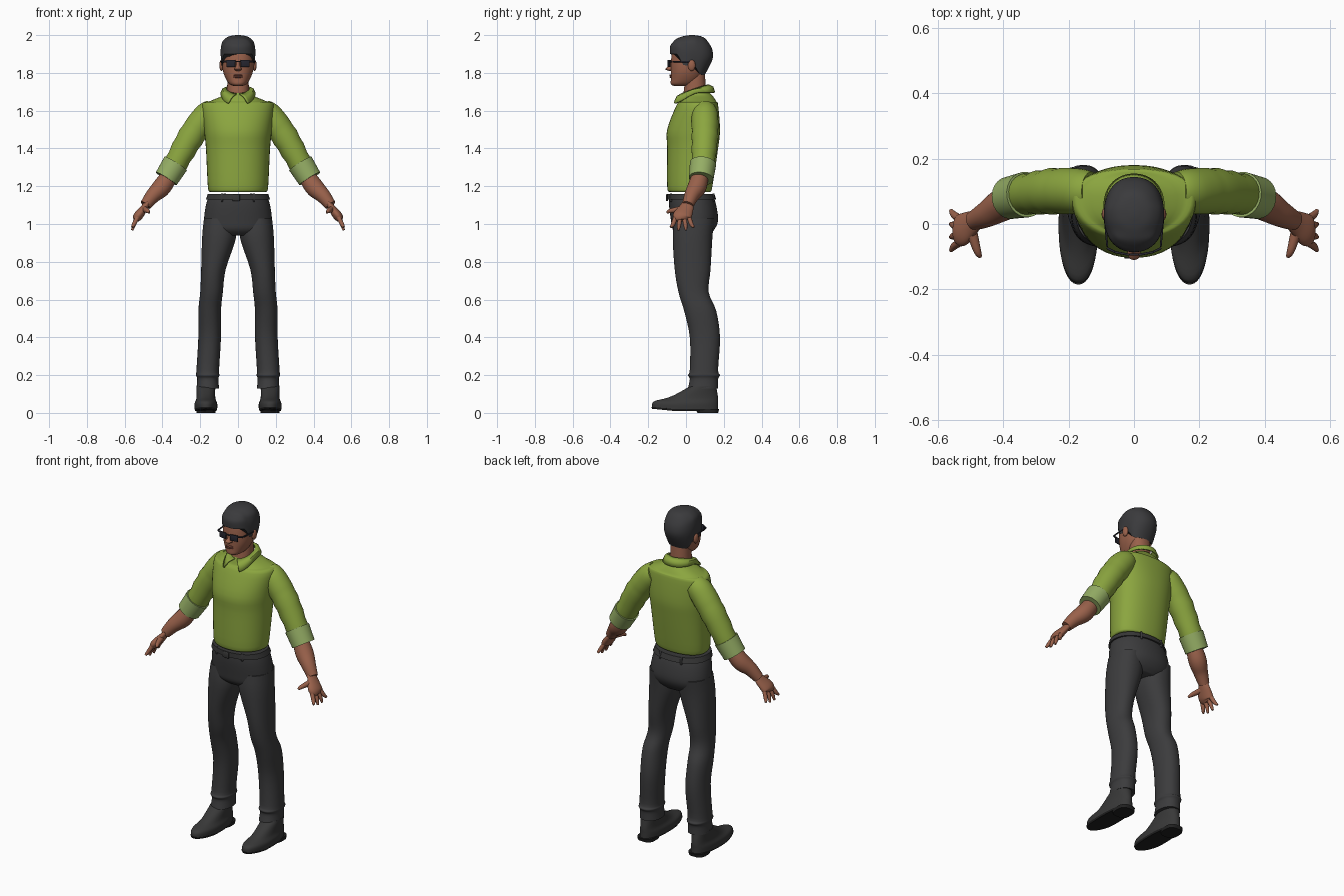
import bpy, bmesh, math
from mathutils import Vector, Matrix

cube = bpy.data.objects.get("Cube")
if cube:
    bpy.data.objects.remove(cube, do_unlink=True)


def material(name, *color):
    mat = bpy.data.materials.new(name)
    mat.use_nodes = True
    mat.diffuse_color = (*color, 1)
    shader = next(node for node in mat.node_tree.nodes if node.type == "BSDF_PRINCIPLED")
    shader.inputs["Base Color"].default_value = (*color, 1)
    return mat


SHIRT = material("shirt green", .26, .38, .05)
CUFF = material("cuff light green", .3, .42, .13)
SKIN = material("skin", .32, .12, .07)
LIPS = material("lips", .22, .07, .05)
CLOTH = material("trouser charcoal", .045, .045, .047)
HAIR = material("hair black", .043, .043, .046)
LEATHER = material("leather charcoal", .04, .04, .04)
SOLE = material("sole black", .015, .015, .015)
GLASS = material("glasses black", .02, .02, .03)


def finish(name, bm, mat, mirror=False):
    bmesh.ops.recalc_face_normals(bm, faces=bm.faces)
    mesh = bpy.data.meshes.new(name)
    bm.to_mesh(mesh)
    bm.free()
    mesh.materials.append(mat)
    mesh.shade_smooth()
    mesh.set_sharp_from_angle(angle=math.radians(50))
    part = bpy.data.objects.new(name, mesh)
    bpy.context.collection.objects.link(part)
    if mirror:
        part.modifiers.new("mirror", "MIRROR")
    return part


def spline(rows, steps):
    """Catmull-Rom curve through the rows of a table."""
    out = []
    for i, (start, end) in enumerate(zip(rows, rows[1:])):
        before = rows[max(i - 1, 0)]
        after = rows[min(i + 2, len(rows) - 1)]
        for k in range(steps):
            t = k / steps
            h = t * t * (3 - 2 * t)
            in_pull, out_pull = t * (1 - t) ** 2 / 2, t * t * (t - 1) / 2
            out.append([b + (c - b) * h + (c - a) * in_pull + (d - b) * out_pull
                        for a, b, c, d in zip(before, start, end, after)])
    return out + [list(rows[-1])]


def loft(name, rings, mat, mirror):
    bm = bmesh.new()
    loops = [[bm.verts.new(point) for point in ring] for ring in rings]
    for low, high in zip(loops, loops[1:]):
        for j in range(len(low)):
            bm.faces.new((low[j - 1], low[j], high[j], high[j - 1]))
    bm.faces.new(loops[0])
    bm.faces.new(loops[-1])
    return finish(name, bm, mat, mirror)


def outline(count, power):
    def squash(value):
        return math.copysign(abs(value) ** (2 / power), value)
    angles = [math.tau * (j + .5) / count for j in range(count)]
    return [(squash(math.cos(a)), squash(math.sin(a))) for a in angles]


def stack(name, rows, mat, mirror=False, x=0, bias=.5, steps=4, power=2.2, warp=None):
    """Level rings; each row is z, half width, front y, back y and optionally x."""
    rings = []
    for z, half, front, back, *shift in spline(rows, steps):
        middle = front + (back - front) * bias
        ring = [Vector((sum(shift, x) + half * c, middle + s * (back - middle if s > 0 else middle - front), z))
                for c, s in outline(48, power)]
        for point in ring:
            if warp:
                point.z = warp(point)
        rings.append(ring)
    return loft(name, rings, mat, mirror)


def tube(name, rows, mat, flat=1, ripple=0, steps=5):
    """Mirrored limb; each row is x, y, z, radius. Ripple folds the far half."""
    rows = spline(rows, steps)
    path = [Vector(row[:3]) for row in rows]
    rings = []
    for i, point in enumerate(path):
        along = (path[min(i + 1, len(path) - 1)] - path[max(i - 1, 0)]).normalized()
        broad = Vector((0, 1, 0))
        broad = (broad - along * broad.dot(along)).normalized()
        thin = broad.cross(along) * flat
        radius = rows[i][3]
        if i > len(path) / 2:
            radius += ripple * math.cos(i * math.pi)
        rings.append([point + (thin * c + broad * s) * radius for c, s in outline(24, 2)])
    return loft(name, rings, mat, True)


def box(name, place, size, mat, turn=0, mirror=False):
    bm = bmesh.new()
    matrix = Matrix.Translation(place) @ Matrix.Rotation(turn, 4, "Z") @ Matrix.Diagonal((*size, 1))
    bmesh.ops.create_cube(bm, size=1, matrix=matrix)
    bmesh.ops.bevel(bm, geom=bm.edges[:], offset=min(size) / 3, segments=2, affect="EDGES", profile=.5)
    return finish(name, bm, mat, mirror)


def ball(name, place, size, mat, mirror=False):
    bm = bmesh.new()
    matrix = Matrix.Translation(place) @ Matrix.Diagonal((*size, 1))
    bmesh.ops.create_uvsphere(bm, u_segments=20, v_segments=12, radius=1, matrix=matrix)
    return finish(name, bm, mat, mirror)


def ease(value, low, high):
    t = min(max((value - low) / (high - low), 0), 1)
    return t * t * (3 - 2 * t)


# Shirt body, sleeves with elbow folds, and rolled cuffs
stack("shirt_body", [
    (1.17, .15, -.09, .13), (1.2, .16, -.1, .14), (1.4, .17, -.1, .17), (1.5, .18, -.1, .18),
    (1.63, .19, -.05, .17), (1.65, .15, -.03, .16), (1.68, .08, -.02, .14), (1.7, .06, -.01, .12)],
      SHIRT, bias=.6)
tube("sleeve", [(.13, .1, 1.6, .06), (.17, .1, 1.57, .07), (.25, .1, 1.46, .07), (.34, .09, 1.3, .06)],
     SHIRT, ripple=.002)
tube("rolled_cuff", [(.33, .09, 1.32, .07), (.38, .08, 1.24, .065)], CUFF)

# Forearms, palms, fingers and thumbs
tube("forearm", [(.35, .08, 1.28, .04), (.4, .06, 1.2, .05), (.45, .03, 1.15, .04), (.49, .01, 1.1, .03)], SKIN)
tube("palm", [(.48, .01, 1.11, .03), (.5, 0, 1.08, .04), (.53, -.02, 1.04, .05), (.54, -.02, 1.02, .03)],
     SKIN, flat=.5)
for i, finger in enumerate(("index", "middle", "ring", "little")):
    fan = i - 1.5
    y, spread, tip = -.02 + fan * .023, fan * .009, .965 + fan * fan * .008
    tube(finger + "_finger", [(.53, y, 1.04, .012), (.55, y + spread, 1, .011),
                              (.56, y + spread * 2, tip, .006)], SKIN)
tube("thumb", [(.5, -.01, 1.08, .018), (.48, -.08, 1.07, .012), (.47, -.1, 1.06, .006)], SKIN)

# Neck, head and face
stack("neck", [(1.64, .06, -.02, .11), (1.8, .055, 0, .1)], SKIN)
stack("head", [
    (1.73, .02, -.06, .02), (1.74, .045, -.08, .05), (1.77, .065, -.08, .08), (1.81, .08, -.08, .1),
    (1.86, .085, -.08, .12), (1.92, .085, -.07, .13), (1.95, .06, -.05, .1)], SKIN)
stack("nose", [(1.87, .01, -.08, -.06), (1.84, .01, -.09, -.06), (1.82, .02, -.11, -.06),
               (1.81, .01, -.09, -.06)], SKIN)
ball("ear", (.087, .03, 1.84), (.012, .02, .03), SKIN, True)
for z in (1.778, 1.787):
    ball("lip", (0, -.08, z), (.024, .008, .005), LIPS)


# Hair, with a hairline high on the forehead and low at the nape
def hairline(point):
    low = 1.9 - .06 * ease(point.y, -.05, -.01) - .05 * ease(point.y, .04, .08)
    return 2 - (2 - point.z) * (2 - low) / .21


stack("hair", [
    (1.79, .088, -.085, .1), (1.87, .092, -.085, .14), (1.92, .09, -.07, .14), (1.96, .08, -.05, .12),
    (1.99, .05, -.02, .09), (2, .01, .02, .04)], HAIR, warp=hairline)

# Dark glasses
box("lens", (.037, -.09, 1.85), (.047, .007, .037), GLASS, .18, True)
box("glasses_bridge", (0, -.093, 1.86), (.036, .007, .007), GLASS)
box("glasses_hinge", (.07, -.08, 1.86), (.03, .007, .009), GLASS, .45, True)
box("glasses_temple", (.086, -.02, 1.86), (.006, .1, .008), GLASS, -.09, True)

# Folded collar with two points
bm = bmesh.new()
grid, count = [], 24
for i in range(count + 1):
    f = i / count
    top = .12 + (math.pi - .12) * f
    low = .6 + (math.pi - .6) * f
    neck = Vector((.06 * math.sin(top), .05 - .07 * math.cos(top), 1.69 + .045 * ease(f, 0, .9)))
    hem = Vector((.09 * math.sin(low), .05 - (.12 + .02 * math.cos(low)) * math.cos(low),
                  1.64 + .055 * ease(f, 0, .45)))
    fold = (neck + hem) / 2 + Vector((math.sin(top), -math.cos(top), 1.5)) * .006
    grid.append([bm.verts.new(point) for point in (neck, fold, hem)])
for left, right in zip(grid, grid[1:]):
    for k in range(2):
        bm.faces.new((left[k], left[k + 1], right[k + 1], right[k]))
collar = finish("collar", bm, SHIRT, True)
shell = collar.modifiers.new("thickness", "SOLIDIFY")
shell.thickness, shell.offset = .009, 0

# Trousers, gathered above the hem
stack("trouser_hips", [
    (1.16, .15, -.09, .14), (1.1, .17, -.09, .16), (1.02, .18, -.08, .17), (.97, .17, -.07, .15),
    (.94, .12, -.04, .12)], CLOTH)
stack("trouser_leg", [
    (1.03, .08, -.06, .15, .1), (.93, .09, -.07, .14, .1), (.76, .065, -.06, .13, .13),
    (.64, .06, -.04, .12, .14), (.54, .06, -.01, .16, .15), (.4, .06, .02, .18, .15),
    (.23, .06, .02, .17, .16), (.2, .062, .01, .18, .16), (.18, .056, .02, .17, .16),
    (.13, .06, .01, .17, .16)], CLOTH, True)

# Belt, buckle and belt loops
stack("belt", [(1.13, .17, -.1, .16), (1.16, .16, -.1, .15)], LEATHER, steps=1)
box("buckle", (-.01, -.1, 1.14), (.04, .012, .036), LEATHER)
box("front_belt_loop", (.085, -.08, 1.14), (.012, .012, .045), CLOTH, .35, True)
box("back_belt_loop", (.07, .145, 1.14), (.012, .012, .045), CLOTH, -.2, True)


# Shoes with lifted toes, soles and heels
def toe_lift(point):
    return point.z + max(0, -.06 - point.y) * .1


stack("shoe", [(.02, .06, -.18, .17), (.05, .06, -.17, .17), (.08, .05, -.09, .17), (.14, .05, .02, .16)],
      LEATHER, True, x=.17, warp=toe_lift)
stack("shoe_sole", [(.01, .056, -.18, .17), (.02, .06, -.185, .175)], SOLE, True, x=.17, steps=1, warp=toe_lift)
stack("shoe_heel", [(0, .05, .06, .17), (.02, .05, .05, .175)], SOLE, True, x=.17, steps=1, power=3)
